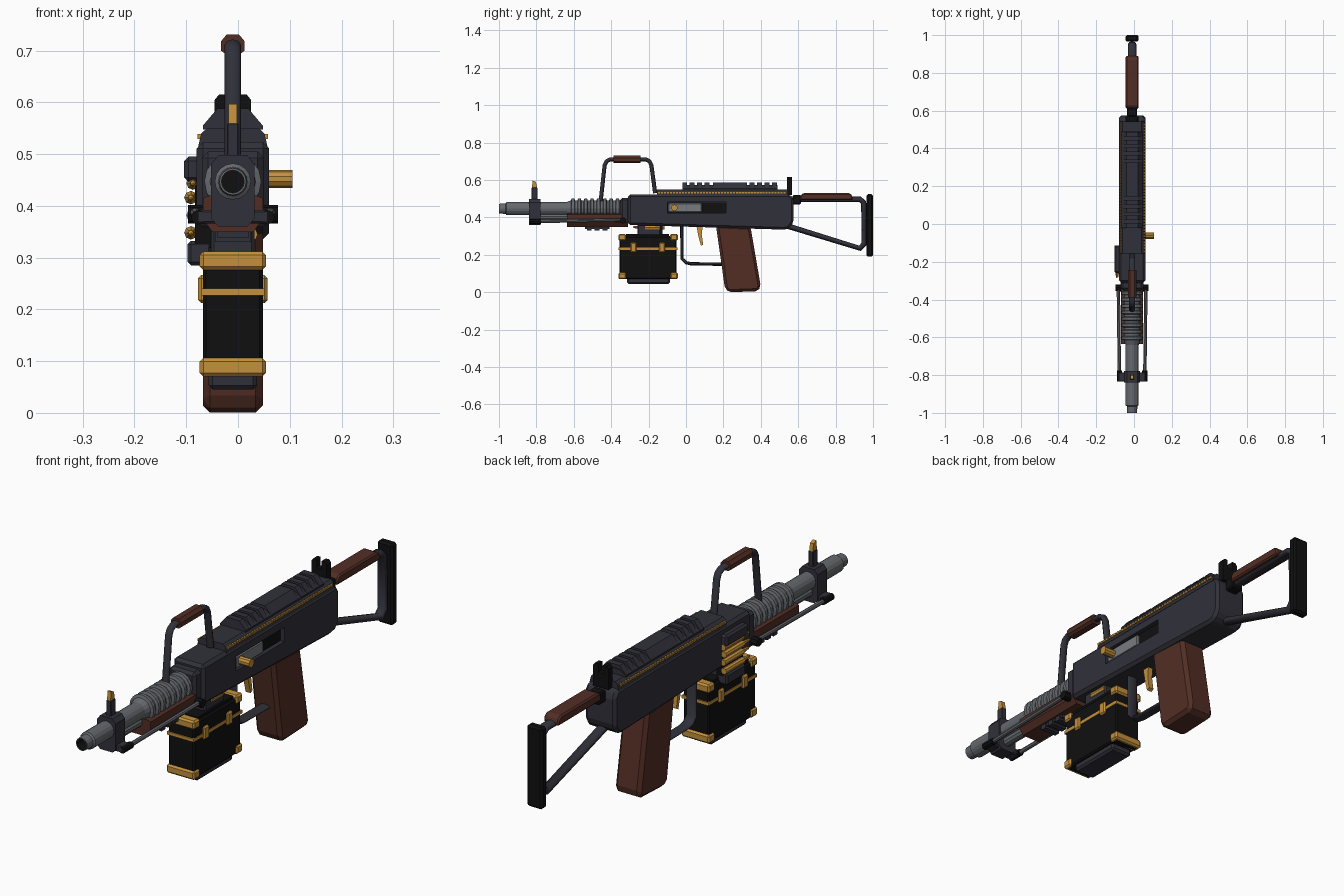
import bpy, bmesh, math
from mathutils import Vector, Matrix

if "Cube" in bpy.data.objects:
    bpy.data.objects.remove(bpy.data.objects["Cube"])

CX = -0.01  # centre plane of the body


def material(name, rgb):
    m = bpy.data.materials.new(name)
    m.use_nodes = True
    m.diffuse_color = (*rgb, 1)
    m.node_tree.nodes["Principled BSDF"].inputs["Base Color"].default_value = (*rgb, 1)
    return m


gunmetal = material("gunmetal", (0.030, 0.030, 0.042))
black = material("black", (0.005, 0.005, 0.005))
steel = material("steel", (0.13, 0.14, 0.155))
bolt_grey = material("bolt grey", (0.19, 0.20, 0.21))
gold = material("brass", (0.55, 0.28, 0.045))
wood = material("brown wood", (0.085, 0.027, 0.018))


def finish(name, bm, mats, bevel=0):
    bmesh.ops.recalc_face_normals(bm, faces=bm.faces)
    mesh = bpy.data.meshes.new(name)
    bm.to_mesh(mesh)
    bm.free()
    ob = bpy.data.objects.new(name, mesh)
    bpy.context.collection.objects.link(ob)
    for m in mats:
        mesh.materials.append(m)
    if bevel:
        mod = ob.modifiers.new("bevel", 'BEVEL')
        mod.width, mod.segments, mod.limit_method = bevel, 1, 'ANGLE'
    return ob


def prism(name, pts, a, b, mat, bevel=0.0, along='x'):
    """Extrude a (y, z) profile along x, or an (x, z) profile along y."""
    bm = bmesh.new()
    at = (lambda p, d: (CX + d, *p)) if along == 'x' else (lambda p, d: (CX + p[0], d, p[1]))
    face = bm.faces.new([bm.verts.new(at(p, a)) for p in pts])
    ext = bmesh.ops.extrude_face_region(bm, geom=[face])
    step = Vector((b - a, 0, 0) if along == 'x' else (0, b - a, 0))
    bmesh.ops.translate(bm, vec=step, verts=[v for v in ext['geom'] if isinstance(v, bmesh.types.BMVert)])
    return finish(name, bm, [mat], bevel)


def box(name, x, y, z, mat, bevel=0.0):
    """Box from ranges; a single x number means plus and minus that half width."""
    x0, x1 = x if isinstance(x, tuple) else (-x, x)
    return prism(name, [(y[0], z[0]), (y[1], z[0]), (y[1], z[1]), (y[0], z[1])], x0, x1, mat, bevel)


def lathe(name, profile, x, z, mats, steps=16, rule=None):
    """Spin (y, radius) points about an axis parallel to y."""
    bm = bmesh.new()
    vs = [bm.verts.new((0, y, r)) for y, r in profile]
    es = [bm.edges.new(p) for p in zip(vs, vs[1:])]
    bmesh.ops.spin(bm, geom=vs + es, cent=(0, 0, 0), axis=(0, 1, 0), angle=math.tau, steps=steps)
    bmesh.ops.remove_doubles(bm, verts=bm.verts, dist=1e-5)
    if rule:
        for f in bm.faces:
            f.material_index = int(rule(f))
    bmesh.ops.translate(bm, vec=(CX + x, 0, z), verts=bm.verts)
    return finish(name, bm, mats)


def rod(name, a, b, r, mat, sides=8):
    a, b = Vector(a) + Vector((CX, 0, 0)), Vector(b) + Vector((CX, 0, 0))
    d = b - a
    bm = bmesh.new()
    m = Matrix.Translation((a + b) / 2) @ d.to_track_quat('Z', 'Y').to_matrix().to_4x4()
    bmesh.ops.create_cone(bm, cap_ends=True, segments=sides, radius1=r, radius2=r, depth=d.length, matrix=m)
    return finish(name, bm, [mat])


def bent_bar(name, pts, r, half_width, mat):
    """Bar swept along (y, z) points, stretched to a half width in x."""
    cu = bpy.data.curves.new(name, 'CURVE')
    cu.dimensions, cu.bevel_depth, cu.bevel_resolution, cu.use_fill_caps = '3D', r, 2, True
    sp = cu.splines.new('POLY')
    sp.points.add(len(pts) - 1)
    for p, (y, z) in zip(sp.points, pts):
        p.co = (0, y, z, 1)
    cu.materials.append(mat)
    ob = bpy.data.objects.new(name, cu)
    bpy.context.collection.objects.link(ob)
    ob.location.x, ob.scale.x = CX, half_width / r
    bpy.ops.object.select_all(action='DESELECT')
    ob.select_set(True)
    bpy.context.view_layer.objects.active = ob
    bpy.ops.object.convert(target='MESH')


# Receiver with the bolt pocket cut in its left side
receiver = prism("receiver", [(-0.31, 0.36), (0.52, 0.335), (0.55, 0.34), (0.575, 0.375),
                              (0.575, 0.50), (0.555, 0.523), (-0.31, 0.523)], -0.07, 0.07, gunmetal, 0.012)
cutter = box("pocket_cutter", (0.05, 0.1), (-0.1, 0.215), (0.423, 0.482), gunmetal)
cut = receiver.modifiers.new("pocket", 'BOOLEAN')
cut.operation, cut.object, cut.solver = 'DIFFERENCE', cutter, 'EXACT'
bpy.context.view_layer.objects.active = receiver
for mod in list(receiver.modifiers):
    bpy.ops.object.modifier_apply(modifier=mod.name)
bpy.data.objects.remove(cutter)
box("pocket_floor", (0.049, 0.053), (-0.098, 0.214), (0.424, 0.481), black)
box("bolt", (0.05, 0.066), (-0.095, 0.085), (0.427, 0.476), bolt_grey, 0.004)
rod("bolt_handle", (0.06, -0.062, 0.452), (0.115, -0.062, 0.452), 0.017, gold, 10)

# Top cover, ribs and rivet rows
prism("top_cover", [(-0.067, 0.515), (0.067, 0.515), (0.061, 0.54), (0.05, 0.55), (-0.05, 0.55),
                    (-0.061, 0.54)], -0.155, 0.545, gunmetal, along='y')


def rib(name, y0, y1, top):
    prism(name, [(-0.058, 0.548), (0.058, 0.548), (0.058, 0.555), (0.03, top), (-0.03, top),
                 (-0.058, 0.555)], y0, y1, gunmetal, along='y')


rib("rib_base", -0.02, 0.49, 0.573)
rib("rib_plateau", 0.145, 0.325, 0.587)
for i in range(4):
    for start in (-0.02, 0.34):
        rib("cover_rib", start + i * 0.04, start + i * 0.04 + 0.026, 0.588)
for s in (-1, 1):
    rivets = box("rivet_row", tuple(sorted((s * 0.058, s * 0.068))), (-0.15, -0.139), (0.529, 0.539), gold)
    arr = rivets.modifiers.new("array", 'ARRAY')
    arr.count, arr.use_relative_offset, arr.use_constant_offset = 43, False, True
    arr.constant_offset_displace = (0, 0.016, 0)

# Rear sight
prism("rear_sight", [(-0.035, 0.52), (0.035, 0.52), (0.035, 0.605), (0.027, 0.615), (0.012, 0.615), (0.012, 0.58),
                     (-0.012, 0.58), (-0.012, 0.615), (-0.027, 0.615), (-0.035, 0.605)],
      0.54, 0.568, black, along='y')

# Skeleton stock
box("stock_joint", 0.026, (0.57, 0.615), (0.47, 0.52), black, 0.005)
bent_bar("stock_frame", [(0.57, 0.497), (0.93, 0.497), (0.95, 0.48), (0.953, 0.26), (0.93, 0.235), (0.54, 0.355)],
         0.015, 0.022, gunmetal)
prism("cheek_rest", [(0.61, 0.492), (0.89, 0.492), (0.89, 0.515), (0.875, 0.53), (0.625, 0.53), (0.61, 0.515)],
      -0.034, 0.034, wood, 0.006)
box("butt_plate", 0.035, (0.965, 1.0), (0.19, 0.525), black, 0.008)

# Grip, trigger and guard
prism("grip", [(0.16, 0.36), (0.345, 0.35), (0.40, 0.03), (0.385, 0.006), (0.23, 0), (0.208, 0.02)],
      -0.058, 0.058, wood, 0.014)
bent_bar("trigger_guard", [(-0.022, 0.36), (-0.022, 0.18), (0.0, 0.158), (0.03, 0.152), (0.21, 0.15)],
         0.009, 0.024, gunmetal)
prism("trigger", [(0.055, 0.36), (0.09, 0.36), (0.084, 0.31), (0.092, 0.255), (0.08, 0.248), (0.066, 0.30)],
      -0.011, 0.011, gold)

# Ammunition box with brass edge bars and straps
box("ammo_box", 0.058, (-0.355, -0.05), (0.07, 0.30), black, 0.006)
box("ammo_box_lid", 0.05, (-0.32, -0.09), (0.29, 0.312), black)
box("ammo_box_foot", 0.047, (-0.315, -0.085), (0.045, 0.08), gunmetal, 0.008)
box("ammo_box_neck", 0.042, (-0.26, -0.135), (0.30, 0.37), gunmetal, 0.006)
box("ammo_box_strap", 0.061, (-0.36, -0.045), (0.227, 0.24), gold)
for y in (-0.362, -0.085):
    for z in (0.07, 0.276):
        box("edge_bar", 0.064, (y, y + 0.042), (z, z + 0.036), gold, 0.007)
for y in (-0.298, -0.145):
    box("buckle", 0.067, (y, y + 0.034), (0.212, 0.266), gold, 0.006)

# Cartridge belt and feed parts on the right side
box("feed_cover", (-0.094, -0.06), (-0.26, -0.115), (0.447, 0.495), gunmetal, 0.008)
box("feed_chute", (-0.088, -0.04), (-0.25, -0.125), (0.285, 0.332), gunmetal, 0.007)
box("feed_back", (-0.073, -0.04), (-0.25, -0.125), (0.32, 0.45), black)
for i, z in enumerate((0.348, 0.382, 0.416, 0.444)):
    lathe("cartridge", [(-0.285, 0), (-0.28, 0.005), (-0.25, 0.008), (-0.235, 0.013), (-0.115, 0.013), (-0.115, 0)],
          -0.081 + 0.004 * (i % 2), z, [gold], 8)
rod("inner_cartridge", (0.035, -0.22, 0.345), (0.035, -0.14, 0.345), 0.013, gold)

# Barrel with cooling rings and open muzzle
fins = []
for i in range(8):
    y = -0.615 + i * 0.034
    fins += [(y, 0.044), (y + 0.004, 0.055), (y + 0.018, 0.055), (y + 0.022, 0.044)]
lathe("barrel", [(-0.9, 0), (-0.9, 0.022), (-1.0, 0.022), (-1.0, 0.026), (-0.965, 0.028), (-0.96, 0.035),
                 (-0.64, 0.035)] + fins + [(-0.3, 0.044), (-0.3, 0)], 0, 0.447, [steel, black],
      rule=lambda f: all(math.hypot(v.co.x, v.co.z) < 0.0225 for v in f.verts))
rod("gas_tube", (0, -0.79, 0.40), (0, -0.3, 0.40), 0.02, steel, 10)
box("barrel_collar", 0.06, (-0.352, -0.30), (0.365, 0.505), gunmetal, 0.012)

# Front sight
prism("front_sight_block", [(-0.042, 0.375), (-0.028, 0.36), (0.028, 0.36), (0.042, 0.375), (0.042, 0.48),
                            (0.028, 0.498), (-0.028, 0.498), (-0.042, 0.48)], -0.84, -0.778, gunmetal, along='y')
box("front_sight_post", 0.011, (-0.825, -0.795), (0.49, 0.56), gunmetal, 0.002)
prism("front_sight_bead", [(-0.824, 0.558), (-0.796, 0.558), (-0.802, 0.59), (-0.82, 0.597)], -0.008, 0.008, gold)

# Wooden handguard
prism("handguard", [(-0.058, 0.415), (-0.058, 0.375), (-0.04, 0.35), (0.04, 0.35), (0.058, 0.375), (0.058, 0.415),
                    (0.045, 0.42), (-0.045, 0.42)], -0.635, -0.31, wood, along='y')
box("handguard_plate", 0.03, (-0.54, -0.41), (0.338, 0.355), gunmetal)
for i in range(3):
    box("plate_rib", 0.034, (-0.53 + i * 0.042, -0.505 + i * 0.042), (0.33, 0.35), gunmetal)

# Folded bipod
box("bipod_bracket", 0.07, (-0.835, -0.785), (0.366, 0.392), gunmetal, 0.004)
for s in (-1, 1):
    rod("bipod_leg", (s * 0.067, -0.82, 0.378), (s * 0.073, -0.33, 0.387), 0.009, steel)
    rod("bipod_foot", (s * 0.067, -0.835, 0.378), (s * 0.067, -0.775, 0.378), 0.014, black)
    rod("bipod_hinge", (s * 0.05, -0.337, 0.384), (s * 0.087, -0.337, 0.384), 0.018, black)

# Carry handle
bent_bar("carry_handle", [(-0.458, 0.47), (-0.435, 0.68), (-0.425, 0.70), (-0.405, 0.711), (-0.215, 0.711),
                          (-0.195, 0.70), (-0.185, 0.68), (-0.165, 0.53)], 0.011, 0.016, gunmetal)
prism("carry_grip", [(-0.023, 0.70), (-0.012, 0.692), (0.012, 0.692), (0.023, 0.70), (0.023, 0.718),
                     (0.012, 0.731), (-0.012, 0.731), (-0.023, 0.718)], -0.388, -0.243, wood, along='y')
